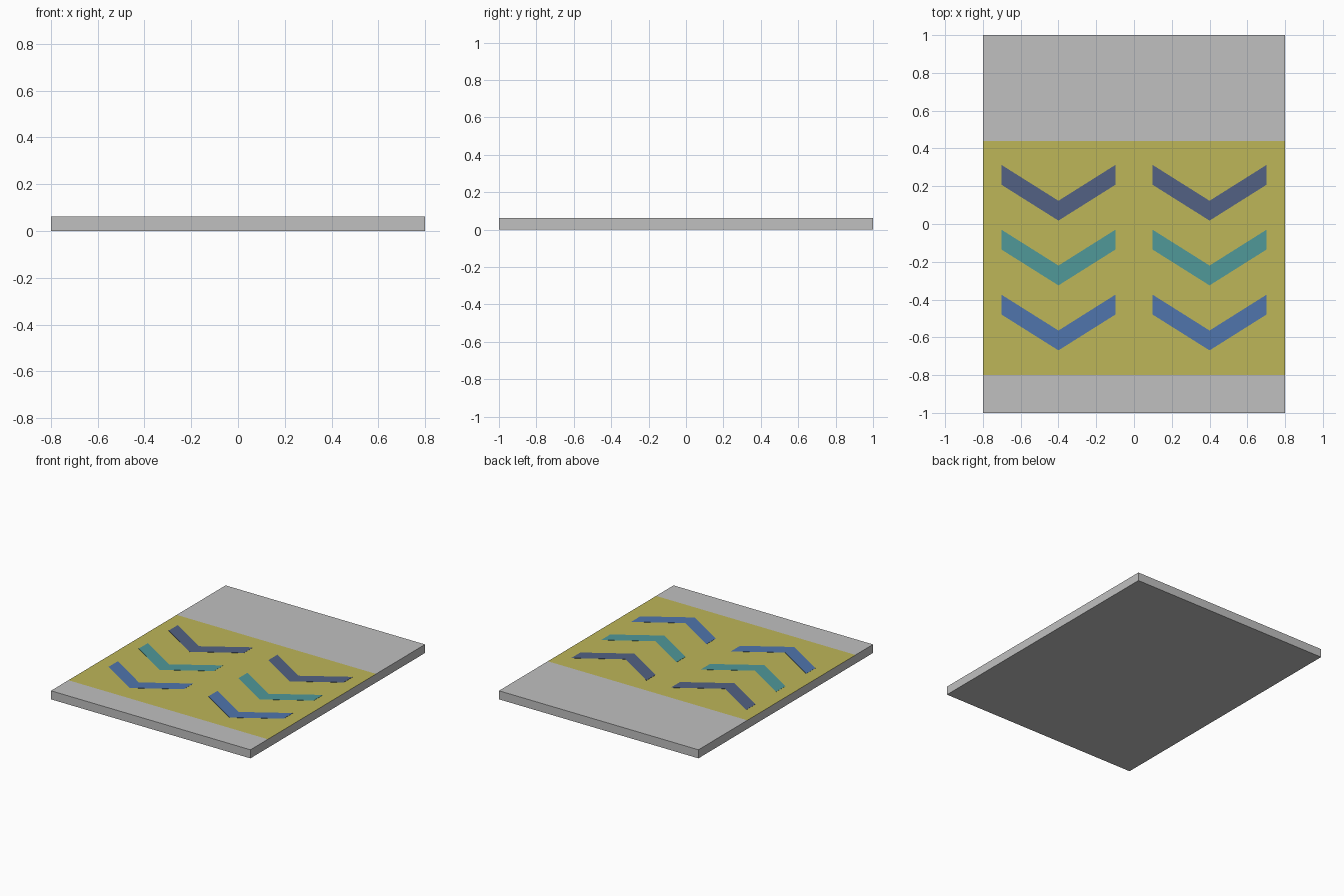
import bpy, bmesh
from mathutils import Vector

if "Cube" in bpy.data.objects:
    bpy.data.objects.remove(bpy.data.objects["Cube"])

TOP = 0.062


def material(name, rgb):
    lin = [((c / 255 + 0.055) / 1.055) ** 2.4 for c in rgb]
    m = bpy.data.materials.new(name)
    m.diffuse_color = (*lin, 1)
    m.use_nodes = True
    m.node_tree.nodes["Principled BSDF"].inputs["Base Color"].default_value = m.diffuse_color
    return m


def finish(name, bm, mats):
    bmesh.ops.recalc_face_normals(bm, faces=bm.faces)
    me = bpy.data.meshes.new(name)
    bm.to_mesh(me)
    bm.free()
    for m in mats:
        me.materials.append(m)
    ob = bpy.data.objects.new(name, me)
    bpy.context.collection.objects.link(ob)
    return ob


grey = material("light grey", (192, 192, 192))
yellow = material("mustard yellow", (189, 182, 88))
navy = material("slate navy", (82, 97, 131))
teal = material("teal", (80, 152, 153))
blue = material("mid blue", (80, 117, 172))

# Floor slab, cut into bands so the middle of the top can be painted
bm = bmesh.new()
bmesh.ops.create_cube(bm, size=1)
bmesh.ops.scale(bm, vec=(1.6, 2, TOP), verts=bm.verts)
bmesh.ops.translate(bm, vec=(0, 0, TOP / 2), verts=bm.verts)
for y in (-0.80, 0.44):
    bmesh.ops.bisect_plane(bm, geom=bm.verts[:] + bm.edges[:] + bm.faces[:],
                           plane_co=(0, y, 0), plane_no=(0, 1, 0))
bm.normal_update()
for f in bm.faces:
    if f.normal.z > 0.9 and -0.80 < f.calc_center_median().y < 0.44:
        f.material_index = 1
finish("floor_slab", bm, [grey, yellow])


# Chevron arrows: thin painted plates pointing to the front
def chevron(name, cx, tip, mat):
    w, rise, t = 0.302, 0.19, 0.105
    outline = [(-w, rise), (0, 0), (w, rise), (w, rise + t), (0, t), (-w, rise + t)]
    bm = bmesh.new()
    vs = [bm.verts.new((cx + x, tip + y, TOP - 0.001)) for x, y in outline]
    faces = [bm.faces.new([vs[i] for i in q]) for q in ((0, 1, 4, 5), (1, 2, 3, 4))]
    ext = bmesh.ops.extrude_face_region(bm, geom=faces, use_keep_orig=True)
    up = [g for g in ext["geom"] if isinstance(g, bmesh.types.BMVert)]
    bmesh.ops.translate(bm, vec=Vector((0, 0, 0.002)), verts=up)
    finish(name, bm, [mat])


for row, (tip, mat) in enumerate(((0.018, navy), (-0.325, teal), (-0.669, blue)), 1):
    for side, cx in (("left", -0.4), ("right", 0.4)):
        chevron(f"chevron_{side}_{row}", cx, tip, mat)
